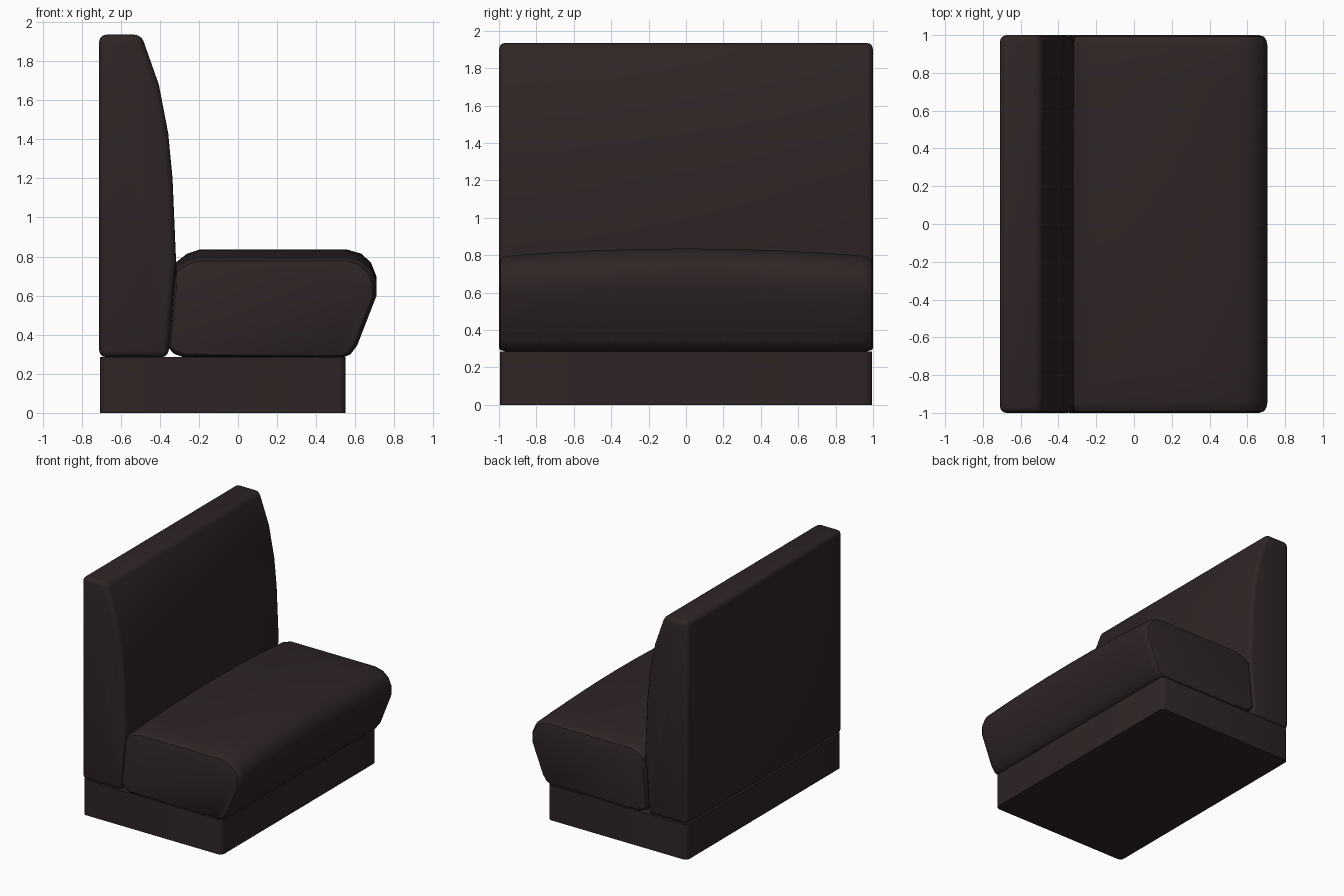
import bpy, bmesh, math

if "Cube" in bpy.data.objects:
    bpy.data.objects.remove(bpy.data.objects["Cube"])

leather = bpy.data.materials.new("dark brown")
leather.diffuse_color = (0.028, 0.018, 0.018, 1)
leather.use_nodes = True
leather.node_tree.nodes["Principled BSDF"].inputs["Base Color"].default_value = leather.diffuse_color


def loft(name, rings):
    """Skin a closed body through matching rings of 3D points."""
    bm = bmesh.new()
    loops = [[bm.verts.new(p) for p in ring] for ring in rings]
    n = len(loops[0])
    for a, b in zip(loops, loops[1:]):
        for i in range(n):
            j = (i + 1) % n
            bm.faces.new((a[i], a[j], b[j], b[i]))
    bm.faces.new(loops[0])
    bm.faces.new(loops[-1])
    bmesh.ops.recalc_face_normals(bm, faces=bm.faces)
    mesh = bpy.data.meshes.new(name)
    bm.to_mesh(mesh)
    bm.free()
    mesh.materials.append(leather)
    obj = bpy.data.objects.new(name, mesh)
    bpy.context.collection.objects.link(obj)
    return obj


def finish(obj, bevel=0, angle=35):
    """Round the hard edges, then shade smooth."""
    bpy.ops.object.select_all(action='DESELECT')
    obj.select_set(True)
    bpy.context.view_layer.objects.active = obj
    if bevel:
        mod = obj.modifiers.new("rounding", 'BEVEL')
        mod.width = bevel
        mod.segments = 3
        mod.limit_method = 'ANGLE'
        mod.angle_limit = math.radians(angle)
        bpy.ops.object.modifier_apply(modifier=mod.name)
    bpy.ops.object.shade_smooth_by_angle(angle=math.radians(35))


def prism(profile, half):
    return [[(x, y, z) for x, z in profile] for y in (-half, half)]


# Plinth: box with rounded upright corners
x0, x1, h, r = -0.705, 0.55, 0.285, 0.035
outline = []
for cx, cy, start in ((x1 - r, 0.995 - r, 0), (x0 + r, 0.995 - r, 90),
                      (x0 + r, -0.995 + r, 180), (x1 - r, -0.995 + r, 270)):
    for k in range(4):
        a = math.radians(start + 30 * k)
        outline.append((cx + r * math.cos(a), cy + r * math.sin(a)))
finish(loft("plinth", [[(x, y, z) for x, y in outline] for z in (0, h)]))

# Backrest: curved profile, rounded edges
back = [(-0.71, 0.285), (-0.357, 0.285), (-0.34, 0.52), (-0.317, 0.78),
        (-0.335, 1.2), (-0.357, 1.43), (-0.405, 1.68), (-0.495, 1.935),
        (-0.71, 1.935)]
finish(loft("backrest", prism(back, 1.0)), 0.035)

# Seat cushion: crowned along its length, softened towards the ends
seat = [(-0.28, 0.285), (0.54, 0.285), (0.575, 0.30), (0.61, 0.35),
        (0.708, 0.62), (0.708, 0.70), (0.68, 0.77), (0.63, 0.815),
        (0.56, 0.835), (-0.20, 0.835), (-0.26, 0.815), (-0.318, 0.77),
        (-0.327, 0.70), (-0.358, 0.34), (-0.33, 0.305)]
half_stations = [(1.0, 0.045), (0.992, 0.02), (0.972, 0.007), (0.94, 0.0),
                 (0.75, 0), (0.5, 0), (0.25, 0)]
stations = ([(-y, d) for y, d in half_stations] + [(0, 0)]
            + [(y, d) for y, d in reversed(half_stations)])
rings = []
for y, inset in stations:
    ring = []
    for x, z in seat:
        lift = (z - 0.285) / 0.55
        zz = z - 0.042 * y * y * lift           # crown
        xx = 0.17 + (x - 0.17) * (1 - inset / 0.53)
        if x < 0:
            xx = x + inset * 0.3
        zz = 0.53 + (zz - 0.53) * (1 - inset / 0.27 * (0.8 if z > 0.53 else 0.4))
        ring.append((xx, y, zz))
    rings.append(ring)
finish(loft("seat_cushion", rings))
